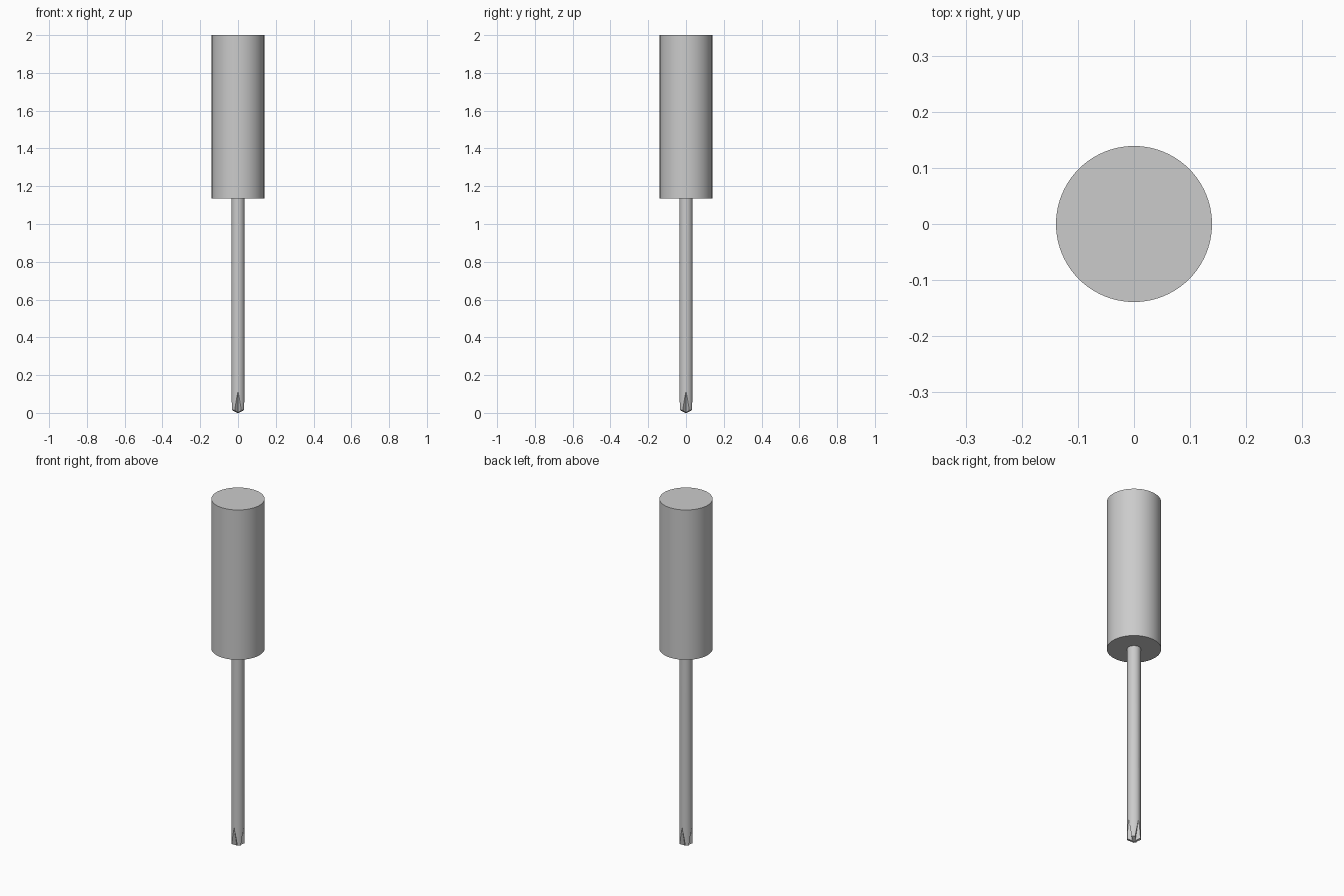
import bpy, bmesh, math
from mathutils import Matrix

cube = bpy.data.objects.get("Cube")
if cube:
    bpy.data.objects.remove(cube, do_unlink=True)

grey = bpy.data.materials.new("light_grey")
grey.use_nodes = True
grey.diffuse_color = (0.6, 0.6, 0.6, 1)
grey.node_tree.nodes["Principled BSDF"].inputs["Base Color"].default_value = (0.6, 0.6, 0.6, 1)


def add_object(name, bm):
    bmesh.ops.recalc_face_normals(bm, faces=bm.faces)
    mesh = bpy.data.meshes.new(name)
    bm.to_mesh(mesh)
    bm.free()
    mesh.materials.append(grey)
    obj = bpy.data.objects.new(name, mesh)
    bpy.context.collection.objects.link(obj)
    return obj


def turned(name, profile, sides):
    """Closed round solid from (radius, z) pairs, bottom to top."""
    bm = bmesh.new()
    rings = []
    for r, z in profile:
        rings.append([bm.verts.new((r * math.cos(t), r * math.sin(t), z))
                      for t in (2 * math.pi * i / sides for i in range(sides))])
    for low, high in zip(rings, rings[1:]):
        for i in range(sides):
            j = (i + 1) % sides
            bm.faces.new((low[i], low[j], high[j], high[i]))
    bm.faces.new(rings[0])
    bm.faces.new(rings[-1])
    return add_object(name, bm)


def smooth(obj):
    bpy.ops.object.select_all(action='DESELECT')
    obj.select_set(True)
    bpy.context.view_layer.objects.active = obj
    bpy.ops.object.shade_smooth_by_angle(angle=math.radians(25))


R = 0.035            # shaft radius
GROOVE_TOP = 0.115   # where the tip grooves run out
GROOVE_ROOT = 0.010  # distance of groove root from the axis at the bottom

# Handle and shaft with a shallow conical point
handle = turned("handle", [(0.139, 1.135), (0.139, 2.0)], 96)
shaft = turned("shaft", [(0.004, 0), (R, 0.014), (R, 1.14)], 64)

# Four sloping V wedges that carve the cross-shaped tip
bm = bmesh.new()
for k in range(4):
    turn = Matrix.Rotation(k * math.pi / 2, 3, 'Z')
    rings = []
    for z in (-0.01, GROOVE_TOP + 0.01):
        root = GROOVE_ROOT + (R - GROOVE_ROOT) * z / GROOVE_TOP
        points = [(0, -root, z), (0.05, -root - 0.05, z), (-0.05, -root - 0.05, z)]
        ring = [bm.verts.new(p) for p in points]
        for v in ring:
            v.co = turn @ v.co
        rings.append(ring)
    low, high = rings
    bm.faces.new(low)
    bm.faces.new(high)
    for i in range(3):
        j = (i + 1) % 3
        bm.faces.new((low[i], low[j], high[j], high[i]))
cutter = add_object("tip_groove_cutter", bm)
cutter.hide_render = True

cut = shaft.modifiers.new("tip_grooves", 'BOOLEAN')
cut.operation = 'DIFFERENCE'
cut.solver = 'EXACT'
cut.object = cutter
bpy.context.view_layer.objects.active = shaft
bpy.ops.object.modifier_apply(modifier=cut.name)
bpy.data.objects.remove(cutter, do_unlink=True)

for part in (handle, shaft):
    smooth(part)
